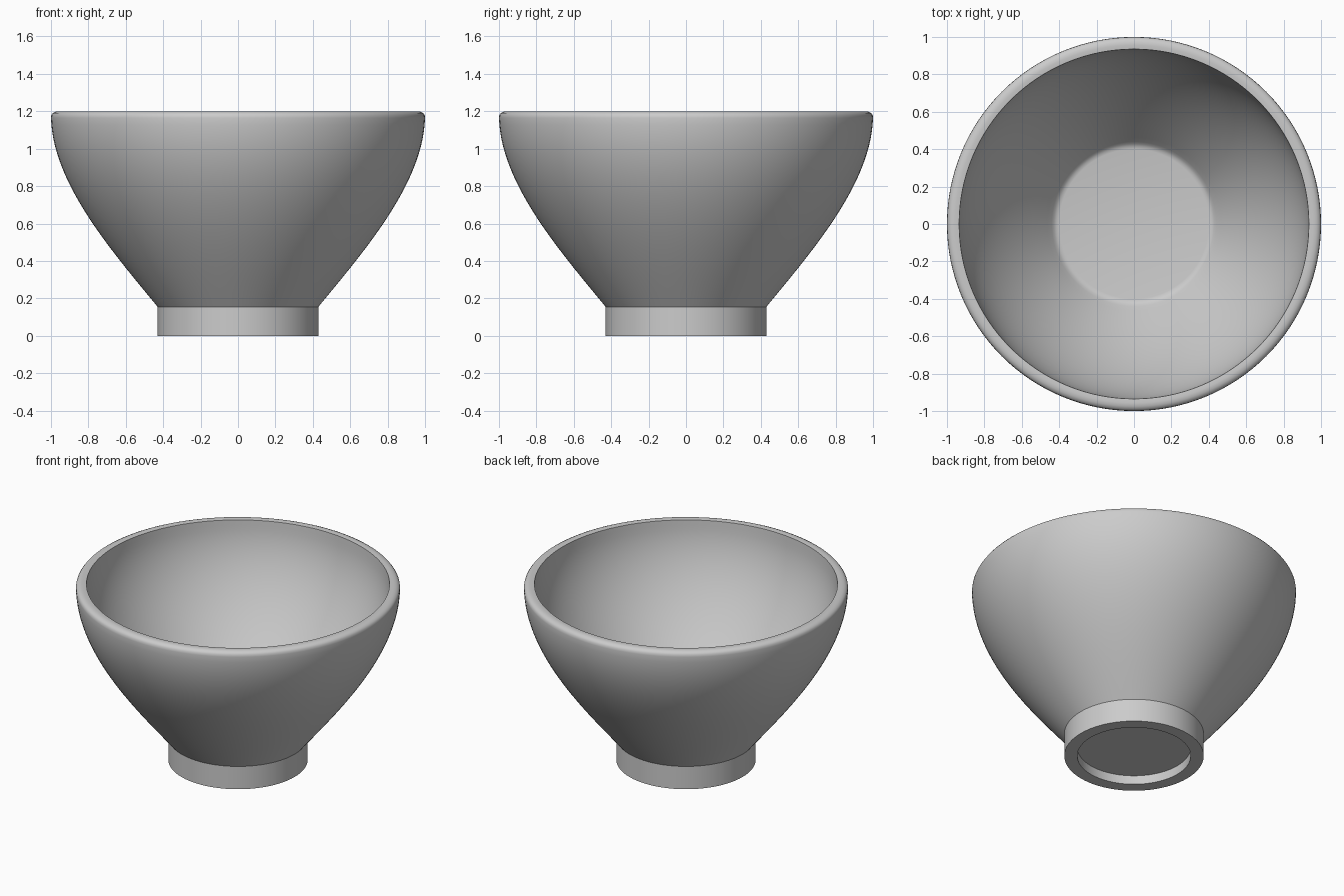
import bpy, bmesh, math
from mathutils import Vector
from mathutils.geometry import interpolate_bezier

if "Cube" in bpy.data.objects:
    bpy.data.objects.remove(bpy.data.objects["Cube"])

SIDES = 128


def curve(p0, h0, h1, p1, n):
    """Profile points (radius, z) along one bezier span."""
    pts = interpolate_bezier(*[Vector((p[0], 0, p[1])) for p in (p0, h0, h1, p1)], n)
    return [(p.x, p.z) for p in pts]


def lathe(name, profile):
    """Spin a closed (radius, z) profile around the z axis."""
    bm = bmesh.new()
    verts = [bm.verts.new((r, 0, z)) for r, z in profile]
    edges = [bm.edges.new(pair) for pair in zip(verts, verts[1:])]
    bmesh.ops.spin(bm, geom=verts + edges, cent=(0, 0, 0), axis=(0, 0, 1),
                   angle=math.tau, steps=SIDES, use_merge=True)
    bmesh.ops.remove_doubles(bm, verts=bm.verts, dist=1e-5)
    bmesh.ops.recalc_face_normals(bm, faces=bm.faces)
    mesh = bpy.data.meshes.new(name)
    bm.to_mesh(mesh)
    bm.free()
    obj = bpy.data.objects.new(name, mesh)
    bpy.context.collection.objects.link(obj)
    bpy.ops.object.select_all(action='DESELECT')
    obj.select_set(True)
    bpy.context.view_layer.objects.active = obj
    bpy.ops.object.shade_smooth_by_angle(angle=math.radians(30))
    return obj


# Recessed underside and foot ring
foot = [(0, 0.06), (0.35, 0.06), (0.35, 0), (0.43, 0)]
# Flared outer wall
outer = curve((0.43, 0.155), (0.69, 0.47), (0.99, 0.82), (1.0, 1.165), 28)
# Rounded lip, crisp on the inside
lip = [(0.998, 1.18), (0.99, 1.191), (0.975, 1.198), (0.957, 1.2), (0.935, 1.197)]
# Inner wall, easing into the flat floor
inner = curve((0.933, 1.165), (0.92, 0.83), (0.64, 0.50), (0.44, 0.25), 28)
floor = [(0.428, 0.237), (0.415, 0.229), (0.40, 0.226), (0, 0.226)]

lathe("bowl", foot + outer + lip + inner + floor)
